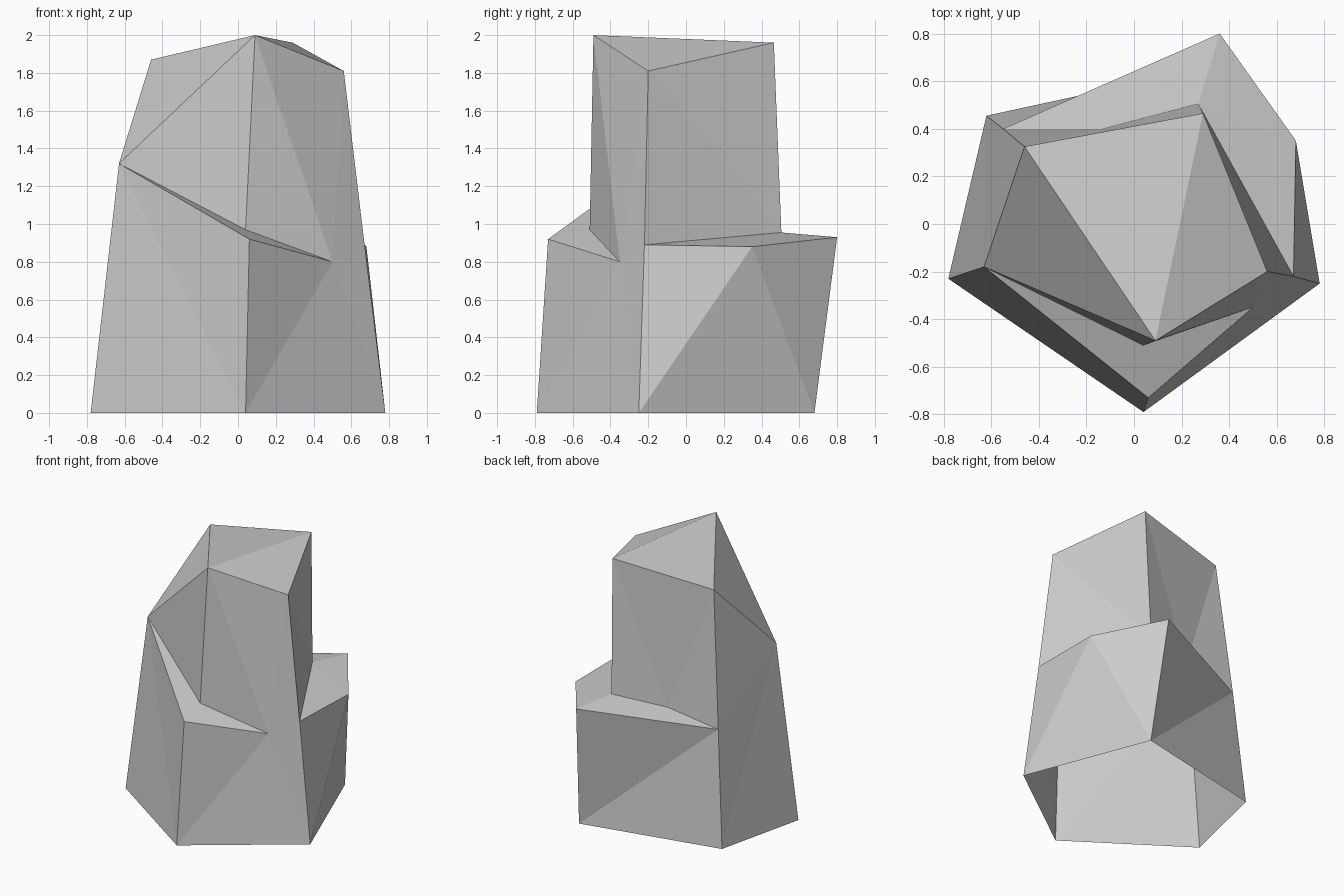
import bpy
import bmesh

# Remove the default cube only
cube = bpy.data.objects.get("Cube")
if cube:
    bpy.data.objects.remove(cube, do_unlink=True)

# One flat stone colour
stone = bpy.data.materials.new("stone_grey")
stone.use_nodes = True
colour = (0.6, 0.6, 0.6, 1.0)
stone.diffuse_color = colour
stone.node_tree.nodes["Principled BSDF"].inputs["Base Color"].default_value = colour

# Corner points of the boulder, one letter each
corners = {
    # footprint: front, right, back right, back left, left
    "a": (0.04, -0.79, 0), "b": (0.78, -0.25, 0), "c": (0.42, 0.68, 0),
    "d": (-0.62, 0.455, 0), "e": (-0.78, -0.23, 0),
    # front ledge: outer corner, right tip, left tip, inner corner
    "f": (0.06, -0.73, 0.92), "g": (0.50, -0.35, 0.80),
    "h": (-0.63, -0.18, 1.32), "i": (0.04, -0.51, 0.97),
    # back ledge: right tip, two outer corners, left tip, two inner corners
    "p": (0.67, -0.22, 0.89), "q": (0.68, 0.35, 0.88), "r": (0.36, 0.80, 0.93),
    "l": (-0.55, 0.40, 0.865), "k": (-0.13, 0.40, 0.92), "n": (0.27, 0.505, 0.955),
    # summit: front, right, back, left
    "t": (0.09, -0.49, 2.0), "u": (0.56, -0.20, 1.81),
    "v": (0.29, 0.465, 1.96), "w": (-0.46, 0.325, 1.87),
}

# Each rock facet group is a fan of triangles around its first corner
facets = {
    "lower_front": "abgfhe",
    "front_right_wall": "gbputi",
    "lower_right": "qpbcr",
    "lower_back": "lrcd",
    "left_wall": "hwlde",
    "upper_front_left": "twhi",
    "upper_right": "upnv",
    "upper_back": "klwvn",
    "summit": "tuvw",
    "front_ledge": "fgih",
    "back_ledge": "rlknq",
    "back_ledge_tip": "npq",
}


def add_fan(bm, points, outline):
    """Fill a facet group with triangles sharing its first corner."""
    hub, rim = outline[0], outline[1:]
    for start, end in zip(rim, rim[1:]):
        face = bm.faces.new([points[hub], points[start], points[end]])
        face.smooth = False


# Build the boulder as one shell, open underneath
bm = bmesh.new()
points = {letter: bm.verts.new(position) for letter, position in corners.items()}
for outline in facets.values():
    add_fan(bm, points, outline)

mesh = bpy.data.meshes.new("boulder")
bm.to_mesh(mesh)
bm.free()
mesh.materials.append(stone)
boulder = bpy.data.objects.new("boulder", mesh)
bpy.context.scene.collection.objects.link(boulder)
